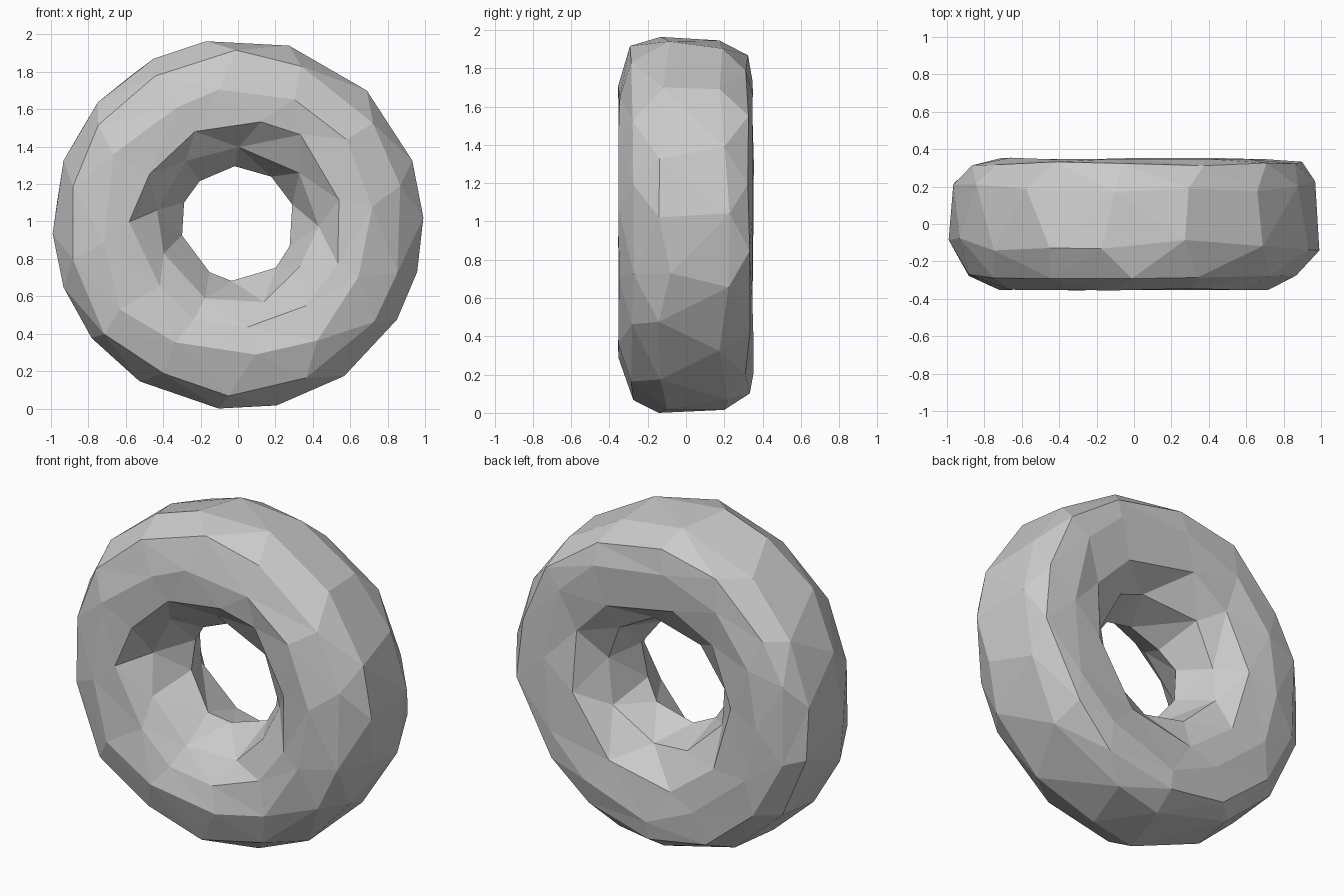
import bpy
import bmesh
import random
from math import cos, sin, radians, tau

random.seed(4)
cube = bpy.data.objects.get("Cube")
if cube:
    bpy.data.objects.remove(cube, do_unlink=True)

CENTRE_Z = 0.99
# Uneven corner directions of the outermost ring, in degrees
RIM_ANGLES = [2, 20, 46, 74, 100, 117, 139, 160, 183, 200, 218, 238, 264, 282, 305, 329, 345]

# Cross-section of the ring, walked from the rim over the front, through the
# hole and back: (corner count, radius, depth, radius wobble, depth wobble)
SECTION = [
    (14, 0.91, -0.28, 0.02, 0.02),
    (12, 0.74, -0.35, 0.04, 0.005),
    (11, 0.56, -0.33, 0.03, 0.015),
    (9, 0.42, -0.22, 0.02, 0.03),
    (10, 0.305, -0.02, 0.006, 0.05),
    (9, 0.40, 0.20, 0.02, 0.03),
    (9, 0.55, 0.325, 0.03, 0.015),
    (12, 0.74, 0.35, 0.04, 0.005),
    (14, 0.89, 0.32, 0.02, 0.015),
    (15, 0.97, 0.20, 0.008, 0.03),
]


def wobble(amount):
    return random.uniform(-amount, amount)


def add_ring(bm, angles, radius, depth, radius_wobble, depth_wobble):
    """Add one ring of corners; return (angle, vertex) pairs."""
    ring = []
    for a in angles:
        r = radius + wobble(radius_wobble)
        y = depth + wobble(depth_wobble)
        ring.append((a, bm.verts.new((r * cos(a), y, CENTRE_Z + r * sin(a)))))
    return ring


def bridge(bm, a, b):
    """Join two rings of different counts with triangles."""
    i = j = 0

    def angle(ring, k):
        return ring[k % len(ring)][0] + tau * (k // len(ring))

    def vert(ring, k):
        return ring[k % len(ring)][1]

    while i < len(a) or j < len(b):
        step_a = j == len(b) or (i < len(a) and
                                 angle(a, i) + angle(a, i + 1) <= angle(b, j) + angle(b, j + 1))
        if step_a:
            bm.faces.new((vert(a, i), vert(a, i + 1), vert(b, j)))
            i += 1
        else:
            bm.faces.new((vert(a, i), vert(b, j + 1), vert(b, j)))
            j += 1


# Rings of the cross-section
bm = bmesh.new()
rings = [add_ring(bm, [radians(d) for d in RIM_ANGLES], 0.992, -0.11, 0.0, 0.04)]
for n, (count, radius, depth, rw, dw) in enumerate(SECTION):
    step = tau / count
    start = step * (0.5 if n % 2 == 0 else 0.1)
    angles = [start + step * (k + wobble(0.18)) for k in range(count)]
    rings.append(add_ring(bm, angles, radius, depth, rw, dw))

# Triangulated skin
for n, ring in enumerate(rings):
    bridge(bm, ring, rings[(n + 1) % len(rings)])
bmesh.ops.recalc_face_normals(bm, faces=bm.faces[:])

# Stand on the ground, centred
low = min(v.co.z for v in bm.verts)
mid = (min(v.co.x for v in bm.verts) + max(v.co.x for v in bm.verts)) / 2
for v in bm.verts:
    v.co.z -= low
    v.co.x -= mid

mesh = bpy.data.meshes.new("faceted_ring")
bm.to_mesh(mesh)
bm.free()
ring_object = bpy.data.objects.new("faceted_ring", mesh)
bpy.context.collection.objects.link(ring_object)

# Plain grey
grey = bpy.data.materials.new("light_grey")
grey.use_nodes = True
colour = (0.6, 0.6, 0.6, 1.0)
grey.diffuse_color = colour
grey.node_tree.nodes["Principled BSDF"].inputs["Base Color"].default_value = colour
mesh.materials.append(grey)
